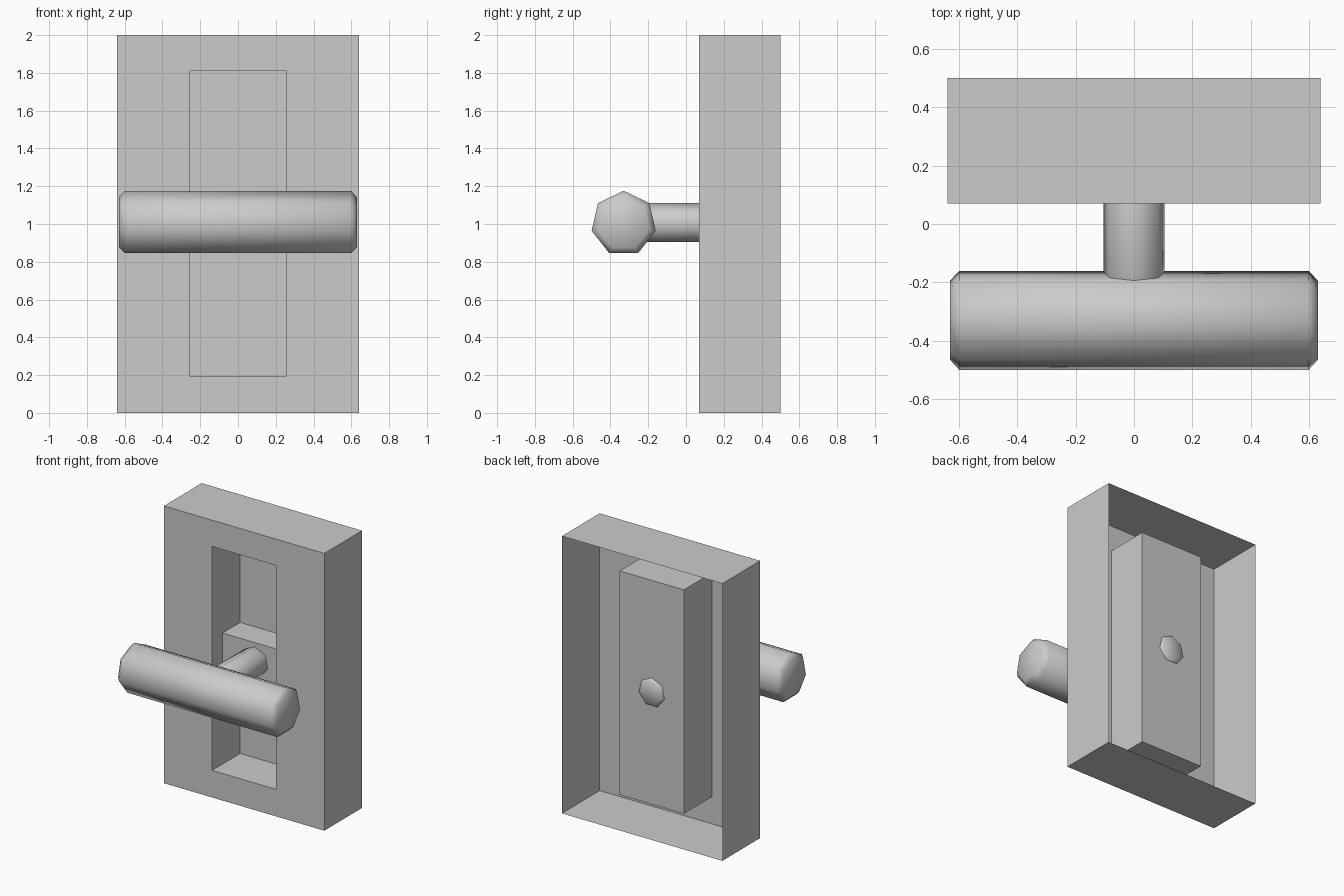
import bpy, bmesh, math
from mathutils import Matrix

if "Cube" in bpy.data.objects:
    bpy.data.objects.remove(bpy.data.objects["Cube"])

grey = bpy.data.materials.new("plain grey")
grey.diffuse_color = (0.6, 0.6, 0.6, 1)
grey.use_nodes = True
grey.node_tree.nodes["Principled BSDF"].inputs["Base Color"].default_value = grey.diffuse_color


def finish(name, bm):
    mesh = bpy.data.meshes.new(name)
    bm.to_mesh(mesh)
    bm.free()
    mesh.materials.append(grey)
    obj = bpy.data.objects.new(name, mesh)
    bpy.context.collection.objects.link(obj)
    return obj


def rect(bm, x, z0, z1, y):
    return [bm.verts.new(p) for p in ((-x, y, z0), (x, y, z0), (x, y, z1), (-x, y, z1))]


def bridge(bm, a, b):
    for i in range(4):
        j = (i + 1) % 4
        bm.faces.new((a[i], a[j], b[j], b[i]))


def bevelled_bar(name, radius, length, bevel, matrix):
    # Seven-sided bar with chamfered ends
    bm = bmesh.new()
    bmesh.ops.create_cone(bm, cap_ends=True, segments=7, radius1=radius,
                          radius2=radius, depth=length,
                          matrix=Matrix.Rotation(math.pi / 2, 4, 'Z'))
    # start with a vertex on local +y, whatever the primitive's phase
    v = bm.verts[:][0].co
    bm.transform(Matrix.Rotation(math.pi / 2 - math.atan2(v.y, v.x), 4, 'Z'))
    rims = [e for e in bm.edges if abs(e.verts[0].co.z - e.verts[1].co.z) < 1e-5]
    bmesh.ops.bevel(bm, geom=rims, offset=bevel, segments=1, affect='EDGES')
    bm.transform(matrix)
    bmesh.ops.recalc_face_normals(bm, faces=bm.faces[:])
    obj = finish(name, bm)
    bpy.ops.object.select_all(action='DESELECT')
    obj.select_set(True)
    bpy.context.view_layer.objects.active = obj
    bpy.ops.object.shade_smooth_by_angle(angle=math.radians(60))
    return obj


# Thin housing, open at the back, with a deep recess pressed into its front
bm = bmesh.new()
loops = [rect(bm, 0.64, 0, 2, 0.5), rect(bm, 0.64, 0, 2, 0.07),
         rect(bm, 0.256, 0.195, 1.81, 0.07), rect(bm, 0.256, 0.195, 1.81, 0.39)]
for a, b in zip(loops, loops[1:]):
    bridge(bm, a, b)
bm.faces.new(loops[-1])
bmesh.ops.recalc_face_normals(bm, faces=bm.faces[:])
front = next(f for f in bm.faces if len(f.verts) == 4 and f.calc_center_median().y < 0.071)
if front.normal.y > 0:
    bmesh.ops.reverse_faces(bm, faces=bm.faces[:])
finish("housing", bm)

# Slider block spanning the recess: top, front and bottom faces
bm = bmesh.new()
profile = [(0.39, 1.14), (0.19, 1.14), (0.19, 0.86), (0.39, 0.86)]
rows = [[bm.verts.new((x, y, z)) for x in (-0.256, 0.256)] for y, z in profile]
for a, b in zip(rows, rows[1:]):
    bm.faces.new((a[0], b[0], b[1], a[1]))
finish("slider_block", bm)

# Stem runs along y from inside the grip through the back of the recess
bevelled_bar("stem", 0.108, 0.74, 0.018,
             Matrix.Translation((0, 0.035, 1.002))
             @ Matrix(((-1, 0, 0, 0), (0, 0, 1, 0), (0, 1, 0, 0), (0, 0, 0, 1))))

# Grip runs along x, with a ridge on top
bevelled_bar("grip", 0.174, 1.26, 0.031,
             Matrix.Translation((0, -0.33, 1.002))
             @ Matrix(((0, 0, 1, 0), (1, 0, 0, 0), (0, 1, 0, 0), (0, 0, 0, 1))))
